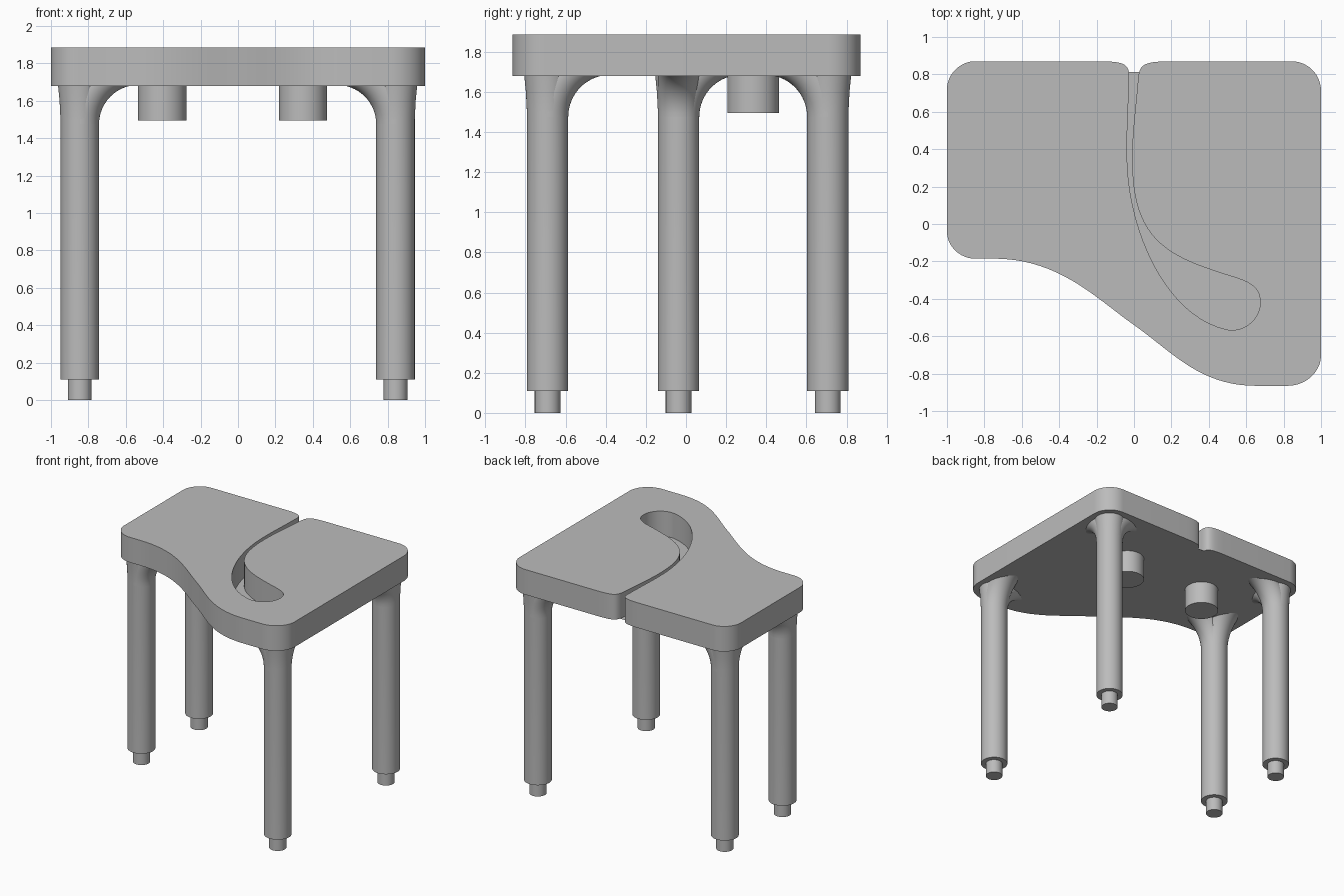
import bpy
import bmesh
from math import sin, cos, pi
from mathutils import Vector
from mathutils.geometry import interpolate_bezier

cube = bpy.data.objects.get("Cube")
if cube:
    bpy.data.objects.remove(cube, do_unlink=True)

# One plain grey for everything
grey = bpy.data.materials.new("plain grey")
grey.use_nodes = True
colour = (0.5, 0.5, 0.5, 1)
grey.diffuse_color = colour
grey.node_tree.nodes["Principled BSDF"].inputs["Base Color"].default_value = colour

SEAT_BOTTOM, SEAT_TOP = 1.68, 1.885
LEG_RADIUS = 0.103
SIDES = 48


def finish(bm, name):
    """Turn a bmesh into a smooth shaded object with sharp edges kept."""
    bmesh.ops.recalc_face_normals(bm, faces=bm.faces[:])
    mesh = bpy.data.meshes.new(name)
    bm.to_mesh(mesh)
    bm.free()
    mesh.materials.append(grey)
    obj = bpy.data.objects.new(name, mesh)
    bpy.context.collection.objects.link(obj)
    bpy.ops.object.select_all(action='DESELECT')
    obj.select_set(True)
    bpy.context.view_layer.objects.active = obj
    bpy.ops.object.shade_smooth_by_angle(angle=pi / 6)
    return obj


def loft(bm, rings):
    """Skin a list of point rings and cap both ends."""
    loops = [[bm.verts.new(p) for p in ring] for ring in rings]
    for low, high in zip(loops, loops[1:]):
        for i in range(len(low)):
            j = (i + 1) % len(low)
            bm.faces.new((low[i], low[j], high[j], high[i]))
    bm.faces.new(loops[0][::-1])
    bm.faces.new(loops[-1])


def turned(bm, x, y, profile):
    """Upright round part from (radius, height) pairs."""
    angles = [2 * pi * i / SIDES for i in range(SIDES)]
    loft(bm, [[(x + r * cos(a), y + r * sin(a), z) for a in angles]
              for r, z in profile])


# Seat outline: straight steps hold a point, curved steps two handles and a point
start = (-0.2, 0.87)
steps = [
    # slot, down its left wall and back up its right wall
    ((-0.06, 0.87), (-0.02, 0.86), (-0.027, 0.78)),
    ((-0.03, 0.6), (-0.04, 0.5), (-0.037, 0.35)),
    ((-0.03, -0.05), (0.18, -0.5), (0.5, -0.565)),
    ((0.6, -0.58), (0.675, -0.5), (0.675, -0.42)),
    ((0.675, -0.3), (0.56, -0.3), (0.4, -0.24)),
    ((0.1, -0.14), (-0.01, 0), (-0.01, 0.35)),
    ((-0.01, 0.5), (0.01, 0.62), (0.022, 0.78)),
    ((0.03, 0.86), (0.06, 0.87), (0.22, 0.87)),
    # back left and front left corners
    ((0.84, 0.87),),
    ((0.93, 0.87), (1, 0.8), (1, 0.71)),
    ((1, -0.7),),
    ((1, -0.79), (0.92, -0.865), (0.82, -0.865)),
    # sweeping front edge
    ((0.65, -0.865),),
    ((0.35, -0.865), (0.2, -0.68), (0, -0.54)),
    ((-0.2, -0.4), (-0.4, -0.185), (-0.75, -0.185)),
    # front right and back right corners
    ((-0.85, -0.185),),
    ((-0.93, -0.185), (-1, -0.12), (-1, -0.04)),
    ((-1, 0.72),),
    ((-1, 0.8), (-0.93, 0.87), (-0.85, 0.87)),
]
outline = [Vector(start)]
for step in steps:
    points = [Vector(p) for p in step]
    if len(points) == 1:
        outline += points
    else:
        outline += interpolate_bezier(outline[-1], *points, 20)[1:]

seat = bmesh.new()
loft(seat, [[(p.x, p.y, z) for p in outline] for z in (SEAT_BOTTOM, SEAT_TOP)])
bmesh.ops.triangulate(seat, faces=[f for f in seat.faces if len(f.verts) > 4])
finish(seat, "seat")


def brace(bm, x, y, direction):
    """Leg section bent outwards until its underside meets the seat."""
    bend, base = 0.21, 1.475
    side = Vector((-direction.y, direction.x, 0))
    rings = []
    for i in range(17):
        t = pi / 2 * i / 16
        reach = bend + LEG_RADIUS
        centre = Vector((x, y, base)) + direction * reach * (1 - cos(t))
        centre.z += reach * sin(t)
        across = direction * cos(t) - Vector((0, 0, sin(t)))
        ring = []
        for k in range(SIDES):
            a = 2 * pi * k / SIDES
            p = centre + LEG_RADIUS * (across * cos(a) + side * sin(a))
            p.z = min(p.z, SEAT_BOTTOM + 0.03)
            ring.append(p)
        rings.append(ring)
    loft(bm, rings)


# Legs with a stepped foot, a slight flare and two braces pointing inwards
legs = {
    "front_left": (0.842, -0.69),
    "front_right": (-0.846, -0.037),
    "back_left": (0.842, 0.707),
    "back_right": (-0.846, 0.707),
}
for name, (x, y) in legs.items():
    bm = bmesh.new()
    turned(bm, x, y, [(0.064, 0), (0.064, 0.11), (LEG_RADIUS, 0.11),
                      (LEG_RADIUS, 1.5), (0.108, 1.6), (0.117, SEAT_BOTTOM + 0.01)])
    finish(bm, name + "_leg")
    bm = bmesh.new()
    brace(bm, x, y, Vector((-1 if x > 0 else 1, 0, 0)))
    brace(bm, x, y, Vector((0, -1 if y > 0 else 1, 0)))
    finish(bm, name + "_brace")

# Round pegs under the seat
for name, x in (("left_peg", 0.348), ("right_peg", -0.405)):
    bm = bmesh.new()
    turned(bm, x, 0.335, [(0.129, 1.495), (0.129, SEAT_BOTTOM + 0.01)])
    finish(bm, name)
